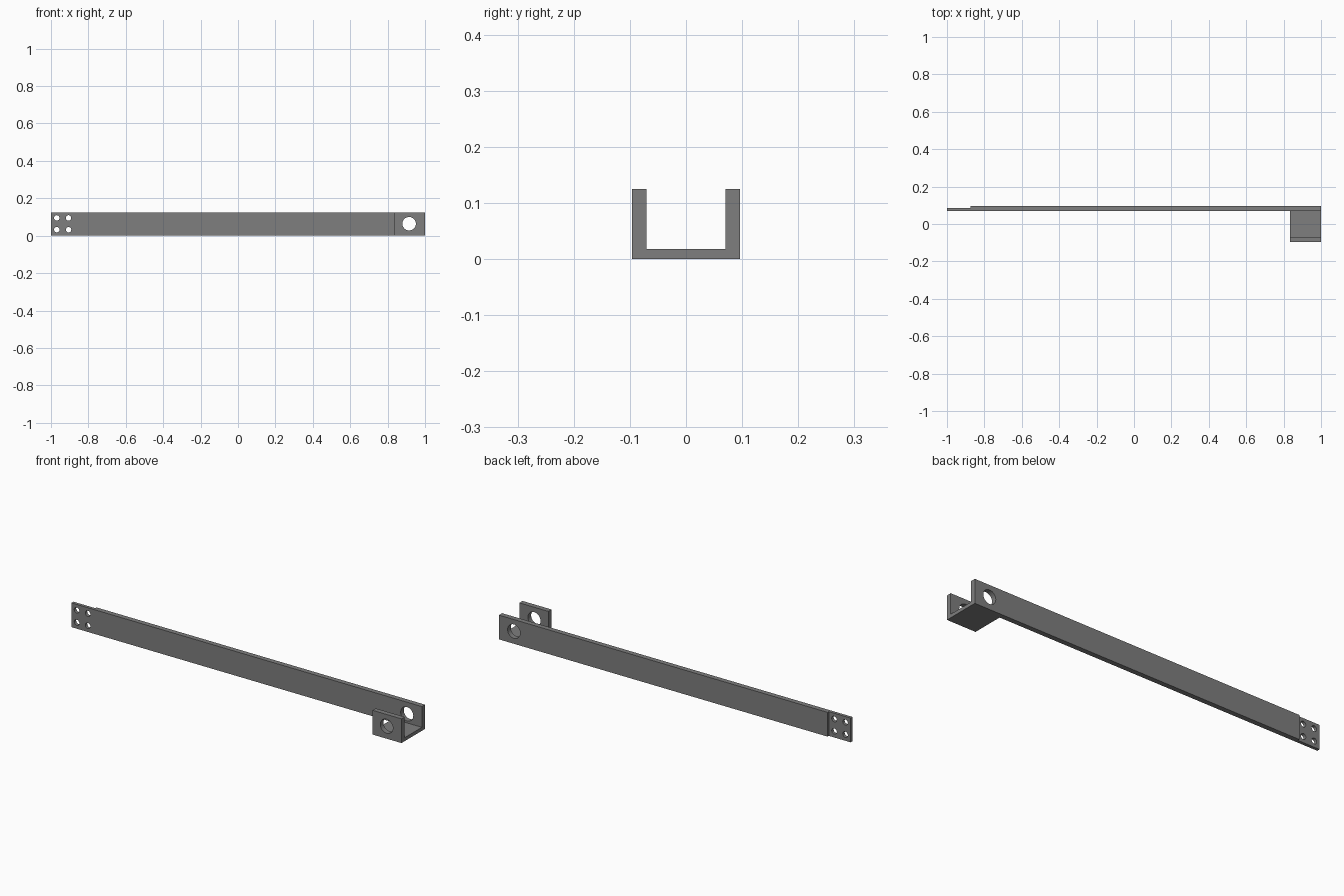
import bpy, bmesh, math
from mathutils import Matrix, Vector

if "Cube" in bpy.data.objects:
    bpy.data.objects.remove(bpy.data.objects["Cube"])

H = 0.125           # overall height
Y_OUT, Y_IN = 0.096, 0.07

steel = bpy.data.materials.new("dark grey steel")
steel.diffuse_color = (0.21, 0.21, 0.21, 1)
steel.use_nodes = True
steel.node_tree.nodes["Principled BSDF"].inputs["Base Color"].default_value = steel.diffuse_color


def prism(name, points, offset):
    """Extrude a flat outline along an offset vector."""
    bm = bmesh.new()
    face = bm.faces.new([bm.verts.new(p) for p in points])
    ext = bmesh.ops.extrude_face_region(bm, geom=[face])
    verts = [g for g in ext["geom"] if isinstance(g, bmesh.types.BMVert)]
    bmesh.ops.translate(bm, vec=Vector(offset), verts=verts)
    bmesh.ops.recalc_face_normals(bm, faces=bm.faces)
    mesh = bpy.data.meshes.new(name)
    bm.to_mesh(mesh)
    bm.free()
    mesh.materials.append(steel)
    obj = bpy.data.objects.new(name, mesh)
    bpy.context.collection.objects.link(obj)
    return obj


def drill(obj, holes):
    """Cut round holes (x, z, radius) through the part along y."""
    bm = bmesh.new()
    for x, z, r in holes:
        m = Matrix.Translation((x, 0, z)) @ Matrix.Rotation(math.pi / 2, 4, 'X')
        bmesh.ops.create_cone(bm, cap_ends=True, segments=40, radius1=r,
                              radius2=r, depth=0.5, matrix=m)
    mesh = bpy.data.meshes.new("hole_cutter")
    bm.to_mesh(mesh)
    bm.free()
    mesh.materials.append(steel)
    cutter = bpy.data.objects.new("hole_cutter", mesh)
    bpy.context.collection.objects.link(cutter)
    cutter.hide_render = True
    mod = obj.modifiers.new("holes", 'BOOLEAN')
    mod.operation, mod.solver, mod.object = 'DIFFERENCE', 'EXACT', cutter
    bpy.ops.object.select_all(action='DESELECT')
    bpy.context.view_layer.objects.active = obj
    obj.select_set(True)
    bpy.ops.object.modifier_apply(modifier=mod.name)
    bpy.data.objects.remove(cutter)
    bpy.ops.object.shade_smooth_by_angle(angle=math.radians(30))


pivot_hole = (0.915, 0.064, 0.036)
bolt_holes = [(x, z, 0.0145) for x in (-0.969, -0.906) for z in (0.032, 0.095)]

# Long arm with a thinner mounting tab at its left end
arm = prism("long_arm", [(-1, Y_IN, 0), (1, Y_IN, 0), (1, Y_OUT, 0),
                         (-0.875, Y_OUT, 0), (-0.875, 0.086, 0), (-1, 0.086, 0)],
            (0, 0, H))
drill(arm, bolt_holes + [pivot_hole])

# Clevis bracket: floor plate and front lug
X0 = 0.835
bracket = prism("clevis_bracket", [(X0, Y_IN, 0), (X0, -Y_OUT, 0), (X0, -Y_OUT, H),
                                   (X0, -Y_IN, H), (X0, -Y_IN, 0.018), (X0, Y_IN, 0.018)],
                (1 - X0, 0, 0))
drill(bracket, [pivot_hole])
